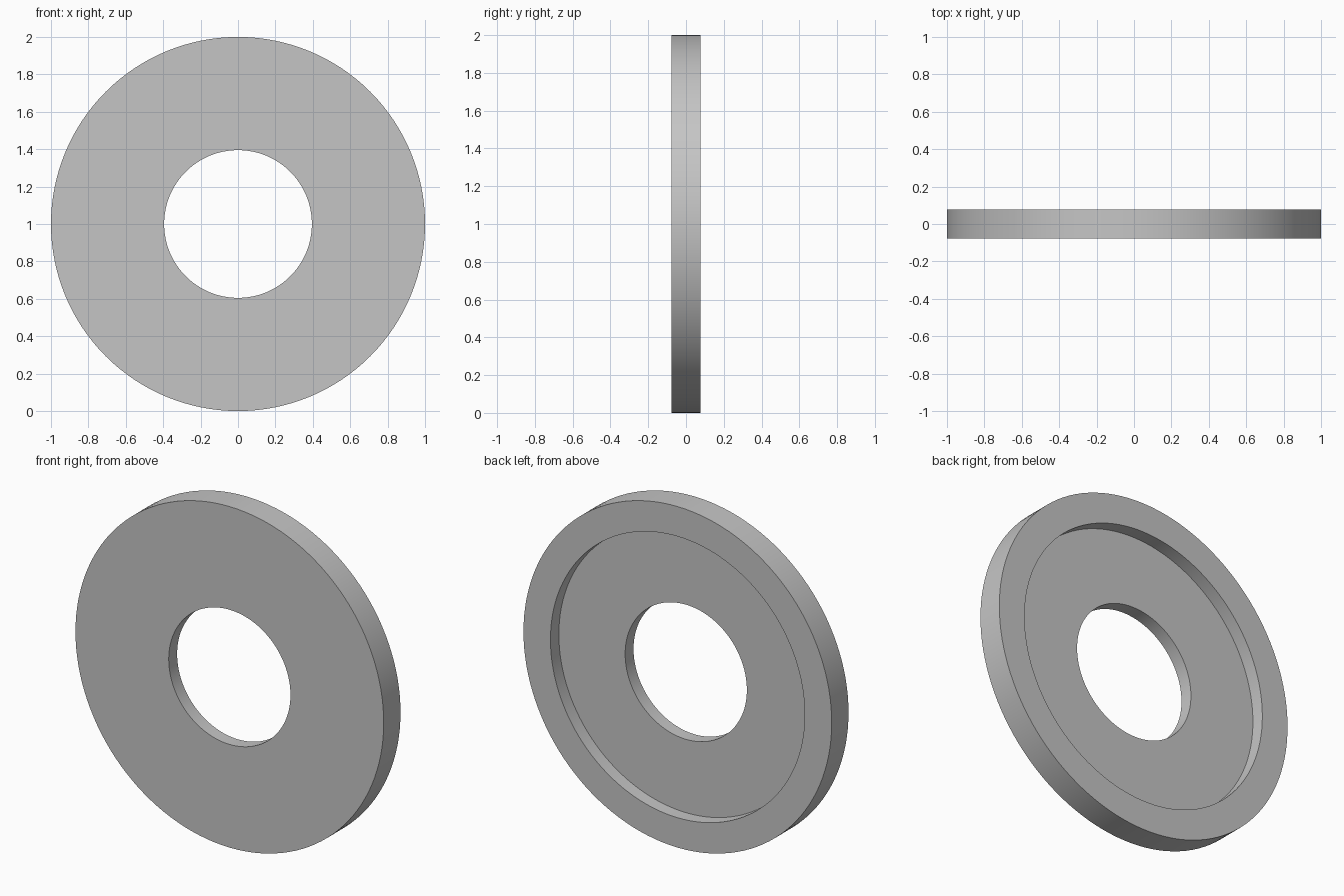
import bpy, bmesh, math
from mathutils import Matrix, Vector

if "Cube" in bpy.data.objects:
    bpy.data.objects.remove(bpy.data.objects["Cube"])

SEGMENTS = 128
HALF = 0.078          # half thickness
FLOOR = 0.0           # recess floor depth, halfway through the disc

# Closed cross-section (radius, y): hole, front face, rim, back lip, recess
profile = [(0.395, -HALF), (1.0, -HALF), (1.0, HALF),
           (0.825, HALF), (0.825, FLOOR), (0.395, FLOOR)]

grey = bpy.data.materials.new("light_grey")
grey.diffuse_color = (0.56, 0.56, 0.56, 1.0)
grey.use_nodes = True
grey.node_tree.nodes["Principled BSDF"].inputs["Base Color"].default_value = grey.diffuse_color

# Revolve the cross-section around the y axis
bm = bmesh.new()
verts = [bm.verts.new((r, y, 0)) for r, y in profile]
edges = [bm.edges.new((v, verts[(i + 1) % len(verts)])) for i, v in enumerate(verts)]
bmesh.ops.spin(bm, geom=verts + edges, cent=(0, 0, 0), axis=(0, 1, 0),
               angle=math.tau, steps=SEGMENTS)
bmesh.ops.remove_doubles(bm, verts=bm.verts, dist=1e-4)
bmesh.ops.recalc_face_normals(bm, faces=bm.faces)
bmesh.ops.translate(bm, verts=bm.verts, vec=(0, 0, 1))

mesh = bpy.data.meshes.new("recessed_washer")
bm.to_mesh(mesh)
bm.free()
mesh.materials.append(grey)
washer = bpy.data.objects.new("recessed_washer", mesh)
bpy.context.collection.objects.link(washer)

# Smooth round walls with sharp rims
bpy.context.view_layer.objects.active = washer
washer.select_set(True)
bpy.ops.object.shade_smooth_by_angle(angle=math.radians(30))
